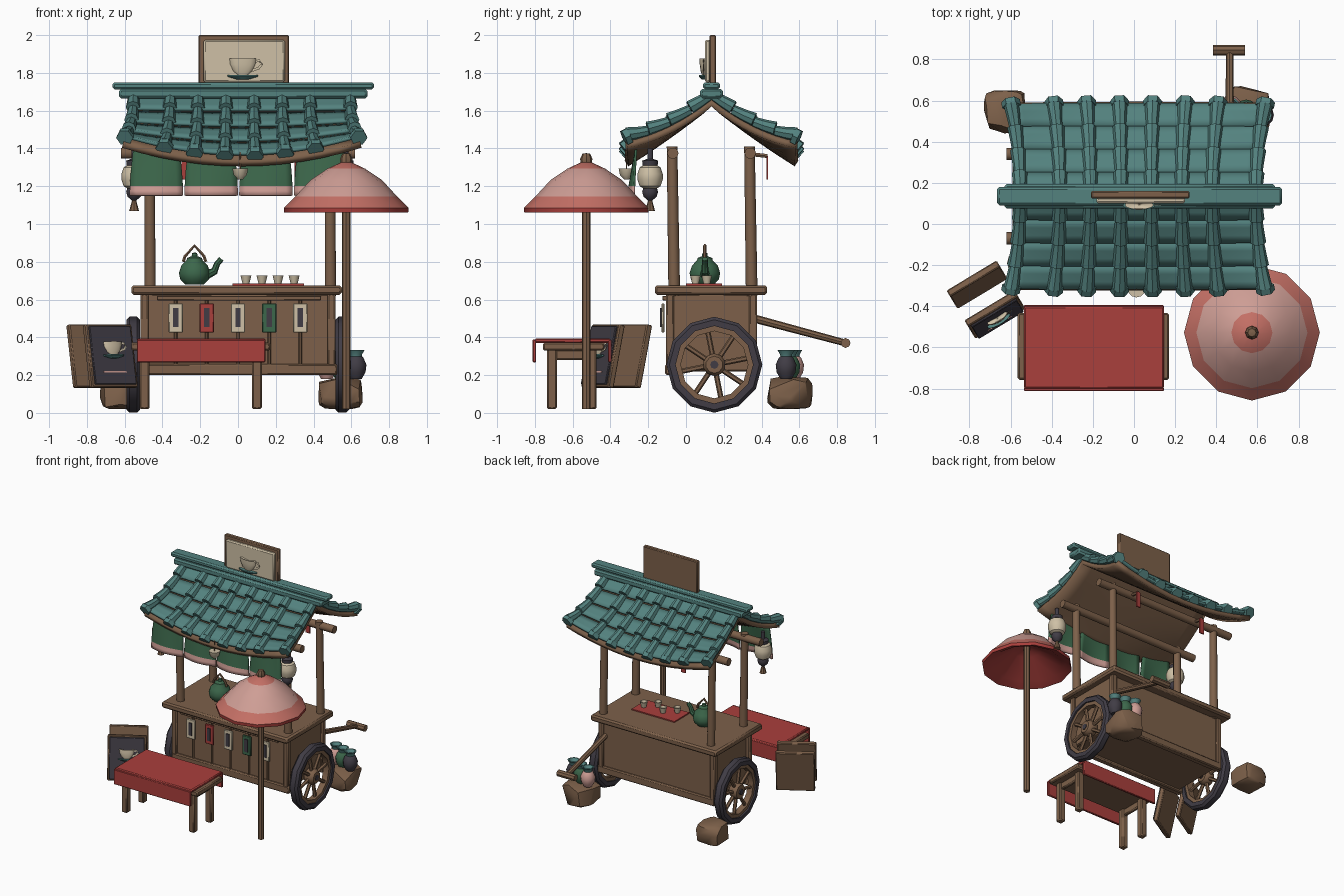
import bpy, bmesh, math, random
from mathutils import Vector, Matrix

if "Cube" in bpy.data.objects:
    bpy.data.objects.remove(bpy.data.objects["Cube"])

random.seed(4)
COL = {"wood": (.205, .118, .068), "teal": (.088, .225, .213), "green": (.045, .135, .07),
       "red": (.40, .05, .045), "pink": (.62, .34, .30), "salmon": (.55, .16, .13),
       "cream": (.62, .53, .38), "charcoal": (.052, .046, .06)}
MAT = {}
for n, c in COL.items():
    MAT[n] = bpy.data.materials.new(n)
    MAT[n].diffuse_color = (*c, 1)


def finish(name, bm, mats, rule=None, matrix=None, solid=0):
    bmesh.ops.recalc_face_normals(bm, faces=bm.faces)
    if rule:
        for f in bm.faces:
            f.material_index = rule(f.calc_center_median())
    if matrix:
        bm.transform(matrix)
    me = bpy.data.meshes.new(name)
    bm.to_mesh(me)
    bm.free()
    for m in mats.split():
        me.materials.append(MAT[m])
    ob = bpy.data.objects.new(name, me)
    bpy.context.collection.objects.link(ob)
    if solid:
        mod = ob.modifiers.new("thickness", 'SOLIDIFY')
        mod.thickness, mod.offset = solid, 0
    return ob


def box(name, x, y, z, mat, bevel=.008, matrix=None):
    """Bevelled box from three (low, high) ranges."""
    bm = bmesh.new()
    size = [b - a for a, b in (x, y, z)]
    mid = [(a + b) / 2 for a, b in (x, y, z)]
    bmesh.ops.create_cube(bm, size=1, matrix=Matrix.Translation(mid) @ Matrix.Diagonal((*size, 1)))
    if bevel:
        bmesh.ops.bevel(bm, geom=bm.edges[:], offset=min(bevel, min(size) * .3), segments=1, affect='EDGES')
    return finish(name, bm, mat, matrix=matrix)


def skin(bm, rings, caps=True, loop=False):
    """Bridge equal rings of points with quads."""
    vs = [[bm.verts.new(p) for p in r] for r in rings]
    n = len(vs[0])
    for a, b in zip(vs, vs[1:] + (vs[:1] if loop else [])):
        for i in range(n):
            bm.faces.new((a[i], a[(i + 1) % n], b[(i + 1) % n], b[i]))
    if caps and not loop:
        bm.faces.new(vs[0])
        bm.faces.new(vs[-1])


def add_tube(bm, pts, radii, sides):
    pts = [Vector(p) for p in pts]
    rings = []
    for i, p in enumerate(pts):
        d = pts[min(i + 1, len(pts) - 1)] - pts[max(i - 1, 0)]
        q = d.to_track_quat('Z', 'Y')
        r = radii[i] if isinstance(radii, (list, tuple)) else radii
        rings.append([p + q @ Vector((r * math.cos(a), r * math.sin(a), 0))
                      for a in (math.tau * k / sides for k in range(sides))])
    skin(bm, rings)


def tube(name, pts, radii, mat, sides=8, matrix=None):
    bm = bmesh.new()
    add_tube(bm, pts, radii, sides)
    return finish(name, bm, mat, matrix=matrix)


def lathe(name, prof, mat, matrix, sides=12, rule=None, loop=False):
    bm = bmesh.new()
    skin(bm, [[(max(r, .001) * math.cos(a), max(r, .001) * math.sin(a), z)
               for a in (math.tau * k / sides for k in range(sides))] for r, z in prof], loop=loop)
    return finish(name, bm, mat, rule, matrix)


def grid(bm, fn, nu, nv):
    vs = [[bm.verts.new(fn(i / nu, j / nv)) for i in range(nu + 1)] for j in range(nv + 1)]
    for j in range(nv):
        for i in range(nu):
            bm.faces.new((vs[j][i], vs[j][i + 1], vs[j + 1][i + 1], vs[j + 1][i]))


T = lambda x, y, z: Matrix.Translation((x, y, z))


# Roof: swept slope, sagging towards the middle of the eaves
def roof(u, t, h=0):
    a = abs(t)
    return Vector((.02 + u * (.585 + .045 * a * a), .135 + .45 * t,
                   1.67 - .36 * a + .14 * a * a - .1 * a * a * (1 - u * u) + h))


bm = bmesh.new()
grid(bm, lambda i, j: roof(i * 2 - 1, j * 2 - 1, -.03), 12, 16)
finish("roof_underside", bm, "wood", solid=.035)
pans, barrels, caps = bmesh.new(), bmesh.new(), bmesh.new()
columns = [-.98] + [(.01 + .157 * (k - 2.5) - .02) / .62 for k in range(6)] + [.98]
for s in (-1, 1):
    for k in range(4):
        grid(pans, lambda i, j: roof(i * 2 - 1, s * (k + j) / 4, .002 + .018 * j), 20, 3)
        for u in columns:
            add_tube(barrels, [roof(u, s * (k + j / 2) / 4, .016 + .006 * j) for j in range(3)],
                     [.028, .033, .038], 8)
    for u in columns:
        add_tube(caps, [roof(u, s * .97, .02), roof(u, s * 1.03, .012)], .046, 6)
finish("roof_pan_tiles", pans, "teal", solid=.018)
finish("roof_barrel_tiles", barrels, "teal")
finish("roof_eave_caps", caps, "teal")
box("ridge_base", (-.63, .685), (.075, .195), (1.665, 1.715), "teal", .012)
box("ridge_cap", (-.665, .72), (.09, .18), (1.712, 1.75), "teal", .015)


# Cup emblem shared by both signs, drawn facing -y
def cup_emblem(name, m, s):
    m = m @ Matrix.Diagonal((s, s * .3, s, 1))
    lathe(name + "_saucer", [(.03, -.06), (.08, -.045), (.08, -.037), (.0, -.037)], "teal", m, 14)
    lathe(name + "_cup", [(.025, -.037), (.05, -.015), (.066, .02), (.07, .05), (.06, .05), (0, .03)], "cream", m, 14)
    tube(name + "_handle", [(.06, 0, .035), (.09, 0, .04), (.1, 0, .02), (.085, 0, 0), (.05, 0, -.012)], .008,
         "cream", 6, m)


box("sign_board", (-.21, .27), (.125, .16), (1.73, 2.0), "wood", .006)
box("sign_panel", (-.182, .248), (.1, .13), (1.75, 1.975), "cream", .015)
cup_emblem("sign", T(.025, .092, 1.825), 1.0)

# Posts and roof beams
for y, n in ((-.07, "front"), (.34, "back")):
    for x, sx in ((-.465, "left"), (.49, "right")):
        tube(f"{n}_{sx}_post", [(x, y + .008, .62), (x - .004, y - .004, 1.41)], [.031, .028], "wood", 10)
    tube(f"{n}_roof_beam", [(-.62, y, 1.375), (.62, y, 1.375)], .03, "wood", 10)

# Awning panels with a pale hem
for k in range(4):
    cx = -.432 + .29 * k

    def cloth(i, j):
        w = .245 + .035 * math.sin(j * 1.5)
        return Vector((cx + (i - .5) * w, -.265 - .03 * math.sin(math.pi * i) * j - .012 * j, 1.40 - .25 * j))
    bm = bmesh.new()
    grid(bm, cloth, 8, 10)
    finish("awning_panel", bm, "green pink", lambda c: int(c.z < 1.2), solid=.012)

# Hanging lanterns, chime and red tags
for x in (-.55, .57):
    m = T(x, -.19, 0)
    lathe("lantern_globe", [(.03, 1.185), (.055, 1.2), (.067, 1.235), (.067, 1.265), (.055, 1.3), (.03, 1.315)],
          "cream", m)
    lathe("lantern_cap", [(.04, 1.31), (.042, 1.335), (.015, 1.345), (.015, 1.4)], "charcoal", m)
    lathe("lantern_base", [(.012, 1.125), (.035, 1.145), (.042, 1.17), (.036, 1.19)], "charcoal", m)
    lathe("lantern_tassel", [(.026, 1.07), (.012, 1.12), (.012, 1.14)], "wood", m, 8)
lathe("chime_cup", [(.012, 1.235), (.035, 1.26), (.042, 1.295), (0, 1.295)], "cream", T(.012, -.315, 0))
tube("chime_cord", [(.012, -.315, 1.29), (.012, -.315, 1.38)], .004, "wood", 5)
for x in (-.28, .32):
    box("hanging_tag", (x - .02, x + .02), (.425, .435), (1.235, 1.36), "red", .002)
    tube("tag_hook", [(x, .34, 1.37), (x, .43, 1.36)], .012, "wood", 6)

# Cart body and counter
box("cart_body", (-.49, .5), (-.09, .36), (.22, .63), "wood")
box("countertop", (-.565, .55), (-.165, .43), (.625, .675), "wood", .012)
box("front_bottom_rail", (-.515, .525), (-.11, -.06), (.2, .26), "wood")
box("back_bottom_rail", (-.515, .525), (.33, .378), (.2, .26), "wood")
box("front_top_rail", (-.43, .44), (-.125, -.09), (.595, .62), "wood", .004)
for x in (-.495, .495):
    for y in (-.085, .355):
        box("corner_post", (x - .022, x + .022), (y - .022, y + .022), (.2, .63), "wood")
for k, c in enumerate(("cream", "red", "cream", "green", "cream")):
    x = -.33 + .165 * k
    tube("front_slat", [(x, -.095, .25), (x, -.095, .61)], .009, "wood", 6)
    box("menu_tag", (x - .038, x + .038), (-.13, -.115), (.425, .58), c, .006)
    box("menu_tag_mark", (x - .014, x + .014), (-.137, -.128), (.455, .555), "charcoal", 0)

# Wheels
for x, s in ((.553, 1), (-.555, -1)):
    m = T(x, .15, .255) @ Matrix.Rotation(math.pi / 2, 4, 'Y')
    lathe("wheel_tyre", [(.205, -.036), (.238, -.036), (.254, -.02), (.254, .02), (.238, .036), (.205, .036)],
          "charcoal", m, 12, loop=True)
    lathe("wheel_rim", [(.178, -.024), (.21, -.024), (.21, .024), (.178, .024)], "wood", m, 12, loop=True)
    for k in range(8):
        a = math.tau * (k + .25) / 8
        tube("wheel_spoke", [(.03 * math.cos(a), .03 * math.sin(a), 0), (.19 * math.cos(a), .19 * math.sin(a), 0)],
             .014, "wood", 6, m)
    lathe("wheel_hub", [(.055, -.035), (.06, -.02), (.06, .02), (.045, .04)], "wood", m, 10)
    lathe("wheel_axle_cap", [(.022, -.045), (.022, .045)], "charcoal", m, 8)
tube("axle", [(-.555, .15, .255), (.553, .15, .255)], .02, "wood")

# Push handle
tube("handle_shaft", [(.465, .34, .505), (.465, .845, .37)], [.022, .018], "wood")
tube("handle_grip", [(.385, .845, .37), (.54, .845, .37)], .026, "wood")

# Tea set
m = T(-.23, .1, 0)
lathe("teapot_body", [(.05, .68), (.075, .705), (.083, .74), (.07, .78), (.042, .808), (.04, .82), (.015, .83),
                      (.014, .845), (0, .85)], "green", m, 14)
tube("teapot_spout", [(.06, 0, .73), (.105, 0, .75), (.12, 0, .79), (.142, 0, .815)], [.026, .02, .016, .015],
     "green", 8, m)
tube("teapot_handle", [(-.06, 0, .8), (-.05, 0, .83), (0, 0, .885), (.05, 0, .83), (.06, 0, .8)], .009, "wood", 6, m)
box("tea_mat", (-.03, .35), (0, .19), (.674, .684), "red", 0)
for k in range(4):
    lathe("tea_cup", [(.018, .683), (.029, .728), (.023, .728), (.012, .7)], "cream",
          T(.042 + .085 * k, .05 + .06 * (k % 2), 0), 10)

# Bench with draped cloth
box("bench_seat", (-.565, .17), (-.757, -.433), (.33, .372), "wood")
for x in (-.495, .1):
    for y in (-.71, -.5):
        box("bench_leg", (x - .026, x + .026), (y - .026, y + .026), (.02, .34), "wood")
    box("bench_crosspiece", (x - .015, x + .015), (-.7, -.51), (.28, .335), "wood")
box("bench_cloth_top", (-.535, .145), (-.8, -.4), (.37, .395), "red")
for y in (-.803, -.403):
    box("bench_cloth_flap", (-.535, .145), (y - .009, y + .009), (.268, .388), "red", .004)

# Two leaning boards, the front one a menu
for cx, cy, n in ((-.763, -.295, "rear"), (-.676, -.44, "menu")):
    m = T(cx, cy, .3) @ Matrix.Rotation(math.radians(31), 4, 'Z') @ Matrix.Rotation(math.radians(-12), 4, 'X')
    box(n + "_board", (-.142, .142), (-.018, .018), (-.17, .17), "wood", .006, m)
    if n == "menu":
        box("menu_slate", (-.128, .128), (-.03, -.016), (-.158, .158), "charcoal", .012, m)
        cup_emblem("menu", m @ T(0, -.036, .03), .8)
        box("menu_line", (-.07, .07), (-.034, -.029), (-.095, -.087), "pink", 0, m)

# Parasol
lathe("parasol_canopy", [(.02, 1.33), (.1, 1.293), (.19, 1.232), (.27, 1.145), (.33, 1.085), (.328, 1.06),
                         (.26, 1.09), (.1, 1.2), (.02, 1.23)], "pink salmon red", T(.573, -.528, 0), 12,
      rule=lambda c: 2 if c.z < 1.08 or c.z < 1.285 - .62 * c.xy.length - .02 else
      1 if c.xy.length < .1 or c.xy.length > .28 else 0)
lathe("parasol_finial", [(.028, 1.32), (.033, 1.345), (.02, 1.372), (0, 1.375)], "wood", T(.573, -.528, 0), 8)
tube("parasol_pole", [(.573, -.528, .02), (.573, -.528, 1.32)], .023, "wood", 8)


# Boulders as faceted hulls of points on a rounded block
def boulder(name, x, y, z):
    bm = bmesh.new()
    for k in range(40):
        p = Vector([random.uniform(-1, 1) for _ in range(3)])
        p /= sum(abs(c) ** 5 for c in p) ** .2
        bm.verts.new([(a + b) / 2 + c * (b - a) / 2 for c, (a, b) in zip(p, (x, y, z))])
    res = bmesh.ops.convex_hull(bm, input=bm.verts[:])
    bmesh.ops.delete(bm, geom=list({g for g in res["geom_interior"] if isinstance(g, bmesh.types.BMVert)}),
                     context='VERTS')
    finish(name, bm, "wood")


boulder("right_boulder", (.425, .66), (.43, .67), (.02, .19))
boulder("left_boulder", (-.73, -.52), (.44, .65), (.02, .18))

# Jars on the right boulder
for x, y, c in ((.625, .53, "charcoal"), (.545, .55, "green"), (.47, .57, "pink")):
    lathe("jar_body", [(.03, .18), (.05, .215), (.055, .255), (.04, .29), (.03, .3)], c, T(x, y, 0))
    lathe("jar_neck", [(.03, .295), (.032, .31), (.045, .332), (.036, .332), (.02, .31)], "teal", T(x, y, 0))

# Smooth round parts, keep edges sharp
bpy.ops.object.select_all(action='SELECT')
bpy.context.view_layer.objects.active = bpy.context.selected_objects[0]
bpy.ops.object.shade_smooth_by_angle(angle=math.radians(38))

for m in bpy.data.materials:
    if m.users and not m.is_grease_pencil:
        m.use_nodes = True
        m.node_tree.nodes["Principled BSDF"].inputs["Base Color"].default_value = m.diffuse_color
